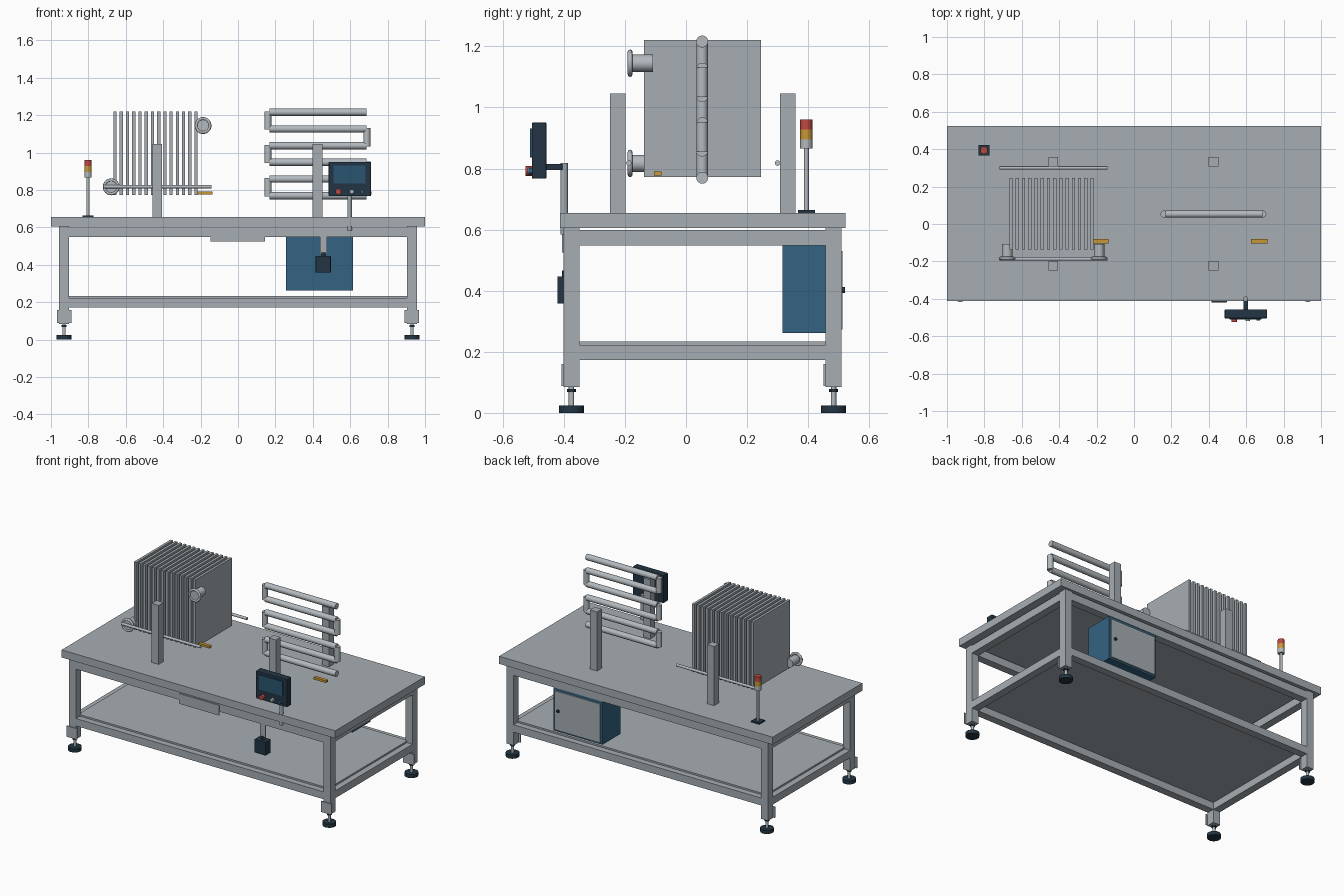
import bpy, math
from mathutils import Vector

if "Cube" in bpy.data.objects:
    bpy.data.objects.remove(bpy.data.objects["Cube"])


def material(name, rgb):
    m = bpy.data.materials.new(name)
    m.diffuse_color = (*rgb, 1)
    m.use_nodes = True
    m.node_tree.nodes["Principled BSDF"].inputs["Base Color"].default_value = m.diffuse_color
    return m


STEEL = material("brushed steel", (0.38, 0.42, 0.45))
PIPE = material("bright pipe steel", (0.45, 0.49, 0.52))
DARK = material("dark slate", (0.016, 0.036, 0.056))
BLUE = material("cabinet blue", (0.033, 0.125, 0.22))
SCREEN = material("screen blue", (0.024, 0.09, 0.16))
RED = material("signal red", (0.52, 0.065, 0.055))
AMBER = material("amber", (0.58, 0.31, 0.035))


def box(name, x, y, z, mat, bevel=0):
    """Box from (min, max) ranges on each axis."""
    bpy.ops.mesh.primitive_cube_add(size=1, location=[(a + b) / 2 for a, b in (x, y, z)])
    o = bpy.context.object
    o.name = name
    o.scale = [b - a for a, b in (x, y, z)]
    bpy.ops.object.transform_apply(location=False, rotation=False, scale=True)
    o.data.materials.append(mat)
    if bevel:
        b = o.modifiers.new("bevel", 'BEVEL')
        b.width = bevel
        b.segments = 2
    return o


def rod(name, p, q, r, mat, sides=24):
    """Cylinder between two points."""
    p, q = Vector(p), Vector(q)
    d = q - p
    bpy.ops.mesh.primitive_cylinder_add(vertices=sides, radius=r, depth=d.length, location=(p + q) / 2)
    o = bpy.context.object
    o.name = name
    o.rotation_euler = d.to_track_quat('Z', 'Y').to_euler()
    o.data.materials.append(mat)
    bpy.ops.object.shade_smooth_by_angle(angle=math.radians(40))
    return o


# Table top and shelf
YF, YB = -0.375, 0.483          # leg centre lines
H = 0.026                       # half leg width
box("table_top", (-1, 1), (-0.413, 0.523), (0.605, 0.655), STEEL)
box("lower_shelf", (-0.915, 0.915), (YF + 0.015, YB - 0.015), (0.22, 0.233), STEEL)

# Legs, foot plates and levelling feet
for sx in (-1, 1):
    for y in (YF, YB):
        x = sx * 0.93
        box("leg", (x - H, x + H), (y - H, y + H), (0.085, 0.605), STEEL)
        box("foot_bracket", (x - 0.039, x + 0.039), (y - H - 0.006, y - H), (0.088, 0.16), STEEL)
        rod("foot_stem", (x, y, 0.02), (x, y, 0.085), 0.009, PIPE, 16)
        rod("foot_nut", (x, y, 0.069), (x, y, 0.079), 0.015, DARK, 6)
        rod("foot_pad", (x, y, 0), (x, y, 0.024), 0.041, DARK)

# Upper and lower frame rails
for name, z in (("upper_rail", (0.548, 0.599)), ("lower_rail", (0.173, 0.222))):
    for y in (YF, YB):
        box(name, (-0.905, 0.905), (y - H + 0.001, y + H - 0.001), z, STEEL)
    for x in (-0.93, 0.93):
        box(name, (x - H + 0.001, x + H - 0.001), (YF + H, YB - H), z, STEEL)

# Front name plate (blank)
box("front_plate", (-0.147, 0.144), (-0.406, -0.399), (0.525, 0.592), STEEL)

# Electrical cabinet with rear door
box("cabinet", (0.257, 0.615), (0.316, 0.505), (0.262, 0.549), BLUE)
box("cabinet_door", (0.27, 0.602), (0.505, 0.513), (0.273, 0.53), STEEL)
rod("door_lock", (0.575, 0.51, 0.402), (0.575, 0.521, 0.402), 0.01, DARK, 16)

# Hanging pedal box
box("pedal_hanger", (0.438, 0.476), (-0.394, -0.386), (0.452, 0.56), STEEL)
rod("pedal_neck", (0.457, -0.395, 0.44), (0.457, -0.395, 0.466), 0.011, DARK, 16)
box("pedal_box", (0.415, 0.496), (-0.421, -0.365), (0.358, 0.447), DARK, 0.003)

# Operator panel on its pole
rod("panel_pole", (0.597, -0.399, 0.584), (0.597, -0.399, 0.818), 0.0125, STEEL)
box("panel_arm", (0.585, 0.609), (-0.458, -0.399), (0.795, 0.815), DARK)
box("panel_housing", (0.485, 0.711), (-0.505, -0.457), (0.767, 0.951), DARK, 0.004)
box("panel_screen", (0.511, 0.682), (-0.511, -0.504), (0.836, 0.932), SCREEN)
for x, mat, r, tip in ((0.536, RED, 0.016, -0.525), (0.608, PIPE, 0.012, -0.519), (0.664, BLUE, 0.010, -0.516)):
    rod("panel_button", (x, -0.504, 0.792), (x, tip, 0.792), r, mat)

# Support posts
for x in (-0.431, 0.425):
    for y in (-0.223, 0.333):
        box("support_post", (x - 0.0255, x + 0.0255), (y - 0.0255, y + 0.0255), (0.655, 1.045), STEEL)

# Plate pack
PLATES = 14
for i in range(PLATES):
    x = -0.657 + i * 0.4325 / (PLATES - 1)
    box("exchanger_plate", (x - 0.0085, x + 0.0085), (-0.137, 0.246), (0.773, 1.221), STEEL)

# Clamping rods
for y in (-0.187, 0.3):
    rod("clamp_rod", (-0.718, y, 0.818), (-0.142, y, 0.818), 0.009, PIPE, 16)

# Flanged ports
for x, z in ((-0.187, 1.145), (-0.678, 0.817)):
    rod("port_pipe", (x, -0.187, z), (x, -0.108, z), 0.028, PIPE, 32)
    rod("port_flange", (x, -0.187, z), (x, -0.178, z), 0.043, PIPE, 32)
    bpy.ops.mesh.primitive_torus_add(major_radius=0.037, minor_radius=0.008, major_segments=32,
                                     minor_segments=8, location=(x, -0.183, z),
                                     rotation=(math.pi / 2, 0, 0))
    ring = bpy.context.object
    ring.name = "port_ring"
    ring.data.materials.append(PIPE)
    bpy.ops.object.shade_smooth_by_angle(angle=math.radians(60))

# Serpentine coil: six straight tubes joined by alternating end tubes
TUBES, PITCH, CY = 6, 0.0892, 0.053
for i in range(TUBES):
    z = 1.216 - i * PITCH
    rod("coil_tube", (0.168, CY, z), (0.686, CY, z), 0.0195, PIPE)
    if i < TUBES - 1:
        x = 0.16 if i % 2 == 0 else 0.689
        rod("coil_bend", (x, CY, z + 0.004), (x, CY, z - PITCH - 0.004), 0.0185, PIPE)

# Temperature probes
for x in (-0.181, 0.67):
    box("temperature_probe", (x - 0.045, x + 0.045), (-0.104, -0.081), (0.777, 0.791), AMBER)

# Signal tower
LX, LY = -0.802, 0.394
box("tower_base", (LX - 0.03, LX + 0.03), (LY - 0.028, LY + 0.028), (0.655, 0.664), DARK)
rod("tower_pole", (LX, LY, 0.66), (LX, LY, 0.868), 0.008, PIPE, 16)
for name, z0, z1, mat in (("tower_collar", 0.866, 0.896, PIPE), ("tower_amber_lamp", 0.896, 0.928, AMBER),
                          ("tower_red_lamp", 0.928, 0.96, RED)):
    rod(name, (LX, LY, z0), (LX, LY, z1), 0.02, mat)
